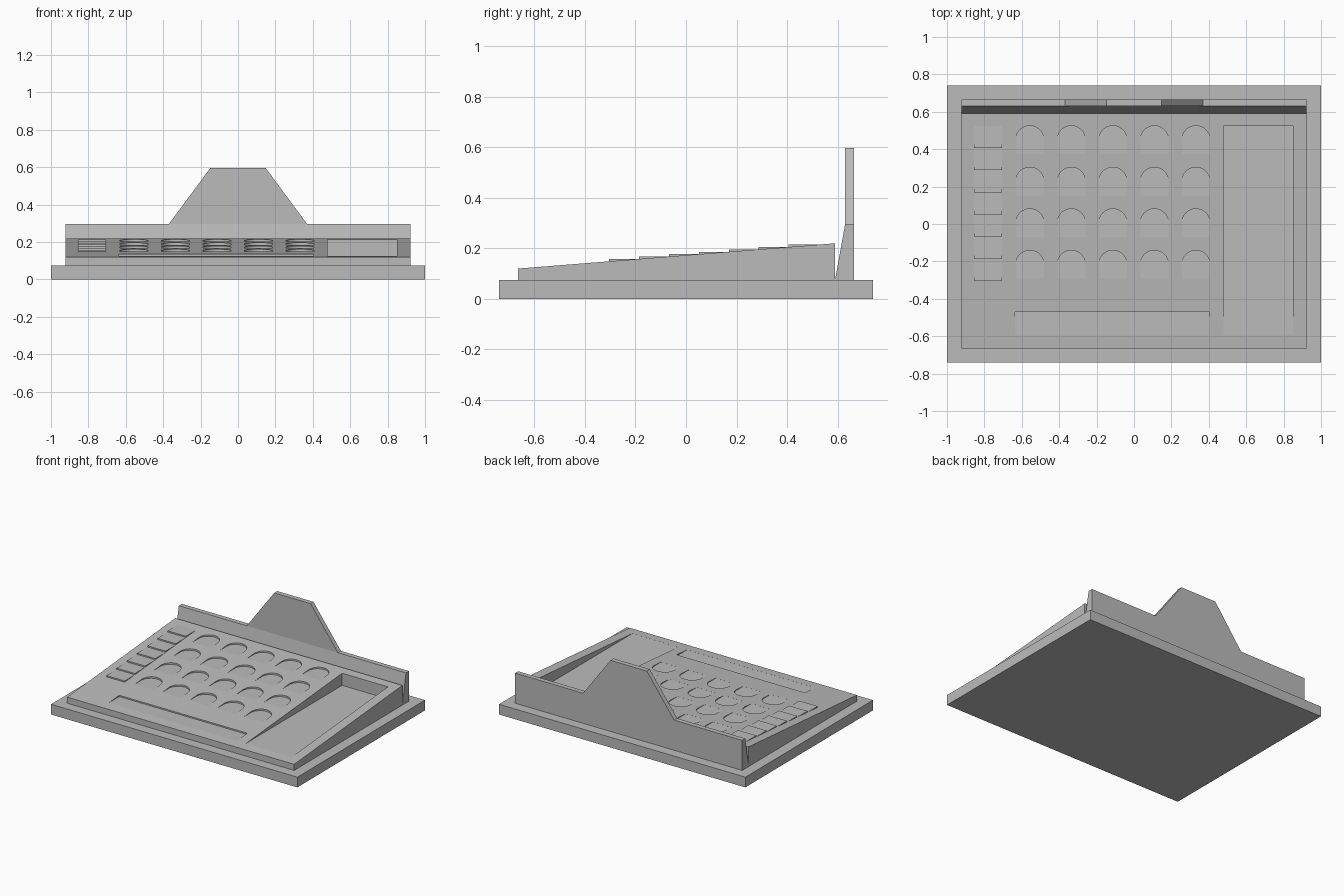
import bpy
import math
from mathutils import Vector

if "Cube" in bpy.data.objects:
    bpy.data.objects.remove(bpy.data.objects["Cube"], do_unlink=True)

grey = bpy.data.materials.new("plain grey")
grey.use_nodes = True
grey.diffuse_color = (0.5, 0.5, 0.5, 1)
grey.node_tree.nodes["Principled BSDF"].inputs["Base Color"].default_value = (0.5, 0.5, 0.5, 1)


def prism(name, outline, axis, lo, hi):
    """Extrude a closed 2D outline along an axis: x takes (y, z), y takes (x, z), z takes (x, y)."""
    def place(p, d):
        return {"x": (d, *p), "y": (p[0], d, p[1]), "z": (*p, d)}[axis]
    n = len(outline)
    verts = [place(p, lo) for p in outline] + [place(p, hi) for p in outline]
    faces = [tuple(range(n))[::-1], tuple(range(n, 2 * n))]
    faces += [(i, (i + 1) % n, n + (i + 1) % n, n + i) for i in range(n)]
    mesh = bpy.data.meshes.new(name)
    mesh.from_pydata(verts, [], faces)
    if axis == "y":
        mesh.flip_normals()
    mesh.materials.append(grey)
    obj = bpy.data.objects.new(name, mesh)
    bpy.context.collection.objects.link(obj)
    return obj


def rect(a0, b0, a1, b1):
    return [(a0, b0), (a1, b0), (a1, b1), (a0, b1)]


FRONT, BACK = -0.665, 0.59
BASE_TOP, LOW, HIGH = 0.075, 0.12, 0.22
HALF = 0.922


def slope(y):
    return LOW + (HIGH - LOW) * (y - FRONT) / (BACK - FRONT)


# Base slab and sloping panel
prism("base_slab", rect(-1, -0.74, 1, 0.74), "z", 0, BASE_TOP)
panel = prism("sloped_panel", [(FRONT, BASE_TOP), (BACK, BASE_TOP), (BACK, HIGH), (FRONT, LOW)],
              "x", -HALF, HALF)

# Level-floored pockets: side tray, long bar and arched keys
cutters = []


def pocket(name, outline):
    floor = slope(min(y for x, y in outline)) - 0.0004
    cutters.append(prism(name, outline, "z", floor, 0.4))


pocket("tray_cutter", rect(0.478, -0.59, 0.85, 0.525))
pocket("bar_cutter", rect(-0.635, -0.59, 0.405, -0.47))
R = 0.075
for row in range(4):
    for col in range(5):
        cx, cy = -0.557 + 0.222 * col, 0.45 - 0.222 * row
        arc = [(cx + R * math.cos(t * math.pi / 24), cy + R * math.sin(t * math.pi / 24))
               for t in range(25)]
        pocket("key_cutter", [(cx - R, cy - R), (cx + R, cy - R)] + arc)

# Cut the pockets in one go
bpy.ops.object.select_all(action="DESELECT")
for c in cutters:
    c.select_set(True)
bpy.context.view_layer.objects.active = cutters[0]
bpy.ops.object.join()
cutter = cutters[0]
cutter.hide_render = True
cut = panel.modifiers.new("pockets", "BOOLEAN")
cut.operation = "DIFFERENCE"
cut.solver = "EXACT"
cut.object = cutter
bpy.ops.object.select_all(action="DESELECT")
panel.select_set(True)
bpy.context.view_layer.objects.active = panel
bpy.ops.object.modifier_apply(modifier=cut.name)
bpy.data.objects.remove(cutter, do_unlink=True)

# Column of small level steps standing proud of the slope
PITCH = 0.1185
for i in range(7):
    back = 0.525 - PITCH * i
    front = back - PITCH
    top = slope(back)
    prism(f"small_step_{i + 1}", [(front, slope(front) - 0.01), (back, top - 0.01),
                                  (back, top), (front, top)], "x", -0.855, -0.707)

# Rear rail with a slanted front, and the tapered tab above it
RAIL = 0.296
prism("rear_rail", [(BACK, BASE_TOP), (0.665, BASE_TOP), (0.665, RAIL), (0.63, RAIL)],
      "x", -HALF, HALF)
prism("rear_tab", [(-0.37, RAIL), (0.37, RAIL), (0.147, 0.597), (-0.147, 0.597)],
      "y", 0.63, 0.665)
